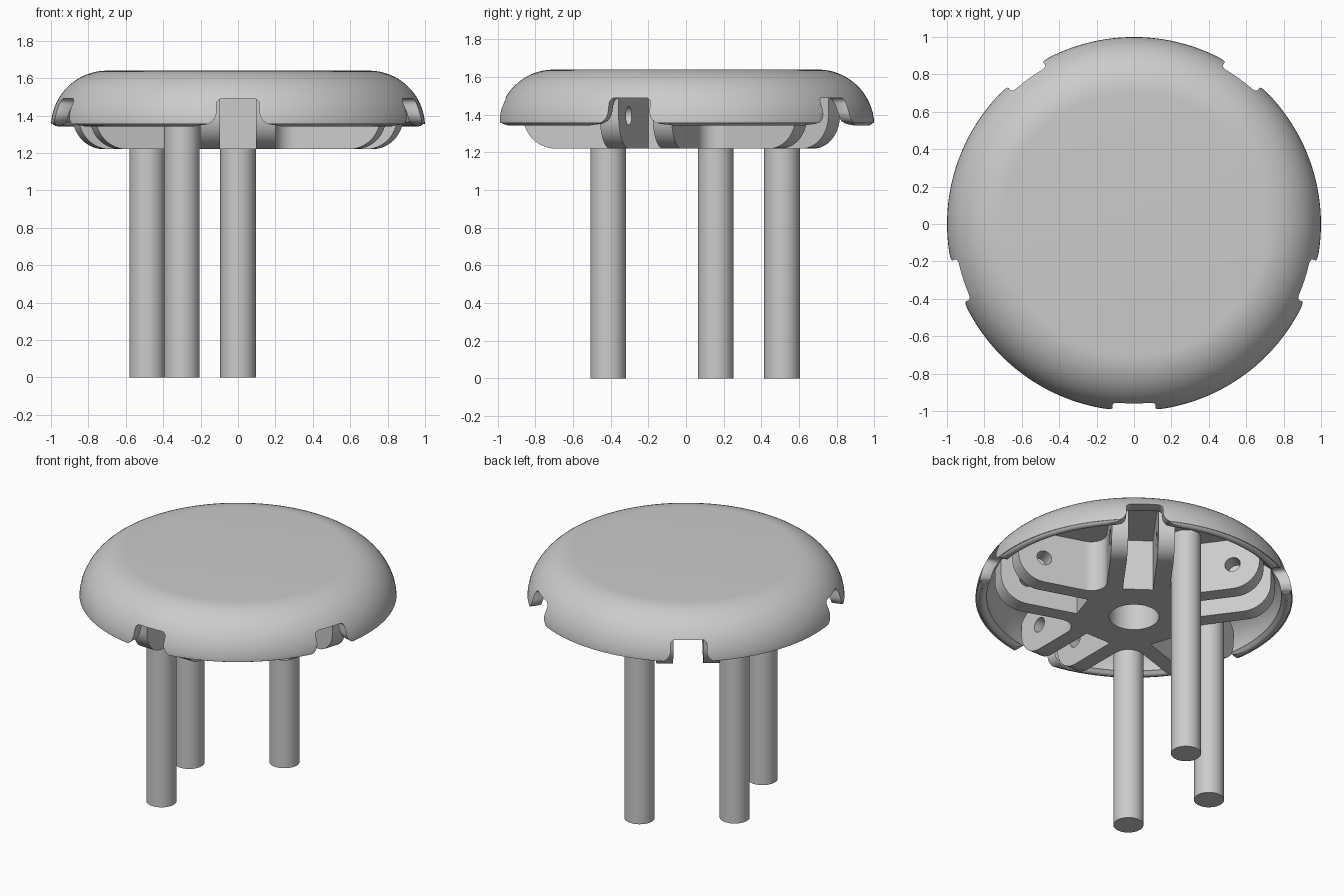
import bpy
from math import sin, cos, pi, radians
from mathutils import Matrix, Vector

if "Cube" in bpy.data.objects:
    bpy.data.objects.remove(bpy.data.objects["Cube"])

SLOTS = [radians(a) for a in range(-90, 270, 72)]   # folding slots round the seat
HALF = pi / 5                                       # from a slot to the next pocket
SLOT_W, FORK_W = 0.095, 0.2                         # half widths of slot and fork
LEG_R, LEG_POS = 0.095, 0.51
BOTTOM, CEILING = 1.22, 1.575
PIN = Vector((0.69, 1.395))

grey = bpy.data.materials.new("light grey")
grey.use_nodes = True
grey.diffuse_color = (0.6, 0.6, 0.6, 1)
grey.node_tree.nodes["Principled BSDF"].inputs["Base Color"].default_value = (0.6, 0.6, 0.6, 1)


def arc(cx, cy, r, start, end, n):
    """Points on an arc, angles in degrees."""
    steps = [radians(start + (end - start) * i / n) for i in range(n + 1)]
    return [(cx + r * cos(a), cy + r * sin(a)) for a in steps]


def circle(cx, cy, r, n=40):
    return arc(cx, cy, r, 0, 360, n)[:-1]


def add_mesh(name, mesh, matrix=Matrix()):
    ob = bpy.data.objects.new(name, mesh)
    bpy.context.collection.objects.link(ob)
    ob.matrix_world = matrix
    return ob


def evaluated_mesh(ob):
    """The object's final mesh; the source object is removed."""
    bpy.context.view_layer.update()
    deps = bpy.context.evaluated_depsgraph_get()
    mesh = bpy.data.meshes.new_from_object(ob.evaluated_get(deps))
    bpy.data.objects.remove(ob)
    return mesh


def extrude(name, loops, depth, matrix=Matrix()):
    """Extrude a flat outline with holes, centred on its plane."""
    curve = bpy.data.curves.new(name, "CURVE")
    curve.dimensions, curve.fill_mode = "2D", "BOTH"
    curve.extrude = depth / 2
    for loop in loops:
        spline = curve.splines.new("POLY")
        spline.points.add(len(loop) - 1)
        for p, (x, y) in zip(spline.points, loop):
            p.co = (x, y, 0, 1)
        spline.use_cyclic_u = True
    ob = bpy.data.objects.new(name, curve)
    bpy.context.collection.objects.link(ob)
    mesh = evaluated_mesh(ob)
    ob = add_mesh(name, mesh, matrix)
    weld(ob)
    return ob


def weld(ob):
    import bmesh
    bm = bmesh.new()
    bm.from_mesh(ob.data)
    bmesh.ops.remove_doubles(bm, verts=bm.verts, dist=0.0001)
    bmesh.ops.recalc_face_normals(bm, faces=bm.faces)
    bm.to_mesh(ob.data)
    bm.free()


def frame(x, y, z, origin):
    return Matrix.Translation(origin) @ Matrix((x, y, z)).transposed().to_4x4()


def finish(ob, angle=35):
    ob.data.materials.clear()
    ob.data.materials.append(grey)
    bpy.ops.object.select_all(action="DESELECT")
    ob.select_set(True)
    bpy.context.view_layer.objects.active = ob
    bpy.ops.object.shade_smooth_by_angle(angle=radians(angle))


UP = Vector((0, 0, 1))

# Seat: a domed shell turned round z, with a rounded lip
section = [(0, 1.64)] + arc(0.7, 1.34, 0.3, 90, 3, 16)
section += arc(0.965, 1.372, 0.03, -25, -155, 6)
section += arc(0.7, 1.345, 0.23, 5, 90, 12) + [(0, CEILING)]
N = 160
verts, faces = [], []
for i in range(N):
    a = 2 * pi * i / N
    verts += [(r * cos(a), r * sin(a), z) for r, z in section]
S = len(section)
for i in range(N):
    for j in range(S - 1):
        a, b = i * S + j, (i + 1) % N * S + j
        faces.append((a, a + 1, b + 1, b))
mesh = bpy.data.meshes.new("seat")
mesh.from_pydata(verts, [], faces)
seat = add_mesh("seat", mesh)
weld(seat)

# Notches in the seat rim, one over each slot
side = [(0.23, 1.3), (0.23, 1.345)] + arc(0.185, 1.42, 0.07, 270, 180, 8)
side += arc(0.085, 1.46, 0.03, 0, 90, 5)
notch = side + [(-x, y) for x, y in reversed(side)]
cutters = []
for a in SLOTS:
    out = Vector((cos(a), sin(a), 0))
    cut = extrude("notch_cutter", [notch], 0.5, frame(UP.cross(out), UP, out, out * 0.9))
    cut.hide_render = True
    mod = seat.modifiers.new("notch", "BOOLEAN")
    mod.operation, mod.object, mod.solver = "DIFFERENCE", cut, "EXACT"
    cutters.append(cut)
soft = seat.modifiers.new("soft_edges", "BEVEL")
soft.width, soft.segments = 0.014, 3
soft.limit_method, soft.angle_limit = "ANGLE", radians(50)
seat = add_mesh("seat", evaluated_mesh(seat))
for cut in cutters:
    bpy.data.objects.remove(cut)
finish(seat, 40)

# Hub core: a star with slot ends, rounded pockets and a central bore
start = LEG_POS * cos(HALF)
outline = []
for a in SLOTS:
    step = [(start, -FORK_W), (start, -SLOT_W), (0.35, -SLOT_W),
            (0.35, SLOT_W), (start, SLOT_W)]
    outline += [(r * cos(a) - t * sin(a), r * sin(a) + t * cos(a)) for r, t in step]
    mid = a + HALF
    back = mid * 180 / pi + 180
    outline += arc(LEG_POS * cos(mid), LEG_POS * sin(mid), LEG_POS * sin(HALF) - FORK_W,
                   back + 54, back - 54, 14)
height = CEILING - BOTTOM
core = extrude("hub_core", [outline, circle(0, 0, 0.158, 48)], height,
               Matrix.Translation((0, 0, BOTTOM + height / 2)))
finish(core)

# Fork plates: a pair beside each slot, round ended, with a pin hole
reach = PIN.y - BOTTOM
plate = [(start, CEILING), (start, BOTTOM)] + arc(PIN.x, PIN.y, reach, -90, 0, 14)
plate += [(PIN.x + reach, CEILING - 0.03), (PIN.x + reach - 0.03, CEILING)]
for a in SLOTS:
    out = Vector((cos(a), sin(a), 0))
    across = out.cross(UP)
    for s in (-1, 1):
        fork = extrude("fork_plate", [plate, circle(PIN.x, PIN.y, 0.05, 28)], FORK_W - SLOT_W,
                       frame(out, UP, across, across * s * (FORK_W + SLOT_W) / 2))
        finish(fork)

# Legs: three round posts standing in the pockets
for name, deg in (("back_leg", 90), ("right_leg", 162), ("front_leg", 234)):
    a = radians(deg)
    leg = extrude(name, [circle(0, 0, LEG_R, 48)], CEILING,
                  Matrix.Translation((LEG_POS * cos(a), LEG_POS * sin(a), CEILING / 2)))
    finish(leg)
